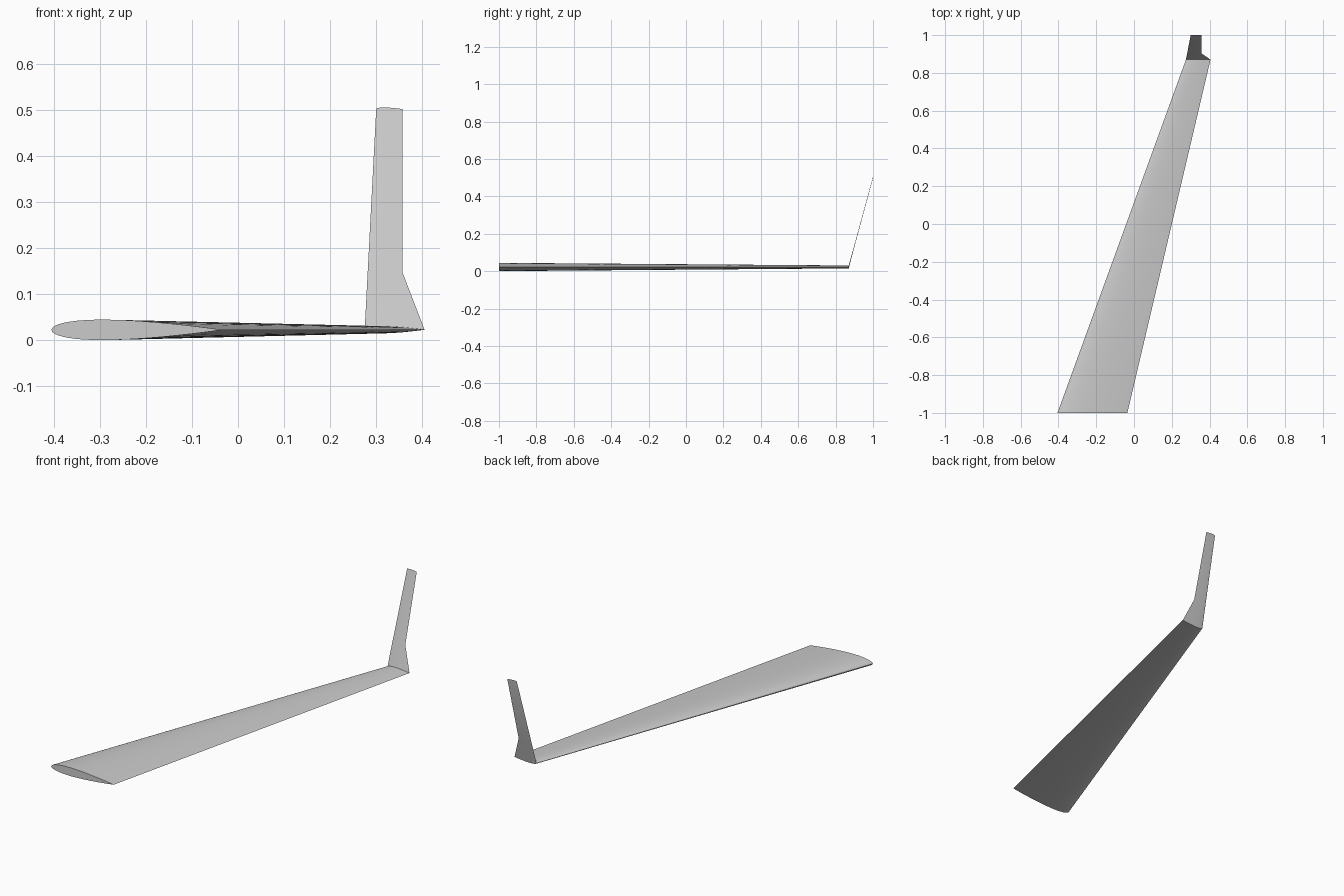
import bpy, bmesh, math

cube = bpy.data.objects.get("Cube")
if cube:
    bpy.data.objects.remove(cube, do_unlink=True)

# Single grey paint
grey = bpy.data.materials.new("light_grey")
grey.use_nodes = True
colour = (0.6, 0.6, 0.6, 1)
grey.diffuse_color = colour
grey.node_tree.nodes["Principled BSDF"].inputs["Base Color"].default_value = colour

THICKNESS = 0.12
STEPS = 24


def half_thickness(t):
    """Symmetric airfoil with a closed trailing edge."""
    return 5 * THICKNESS * (0.2969 * math.sqrt(t) - 0.126 * t - 0.3516 * t**2
                            + 0.2843 * t**3 - 0.1036 * t**4)


def airfoil(lead, trail, y, z):
    """Closed section: over the top to the trailing edge, back underneath."""
    points = []
    for i in range(2 * STEPS):
        angle = math.pi * i / STEPS
        t = (1 - math.cos(angle)) / 2
        side = 1 if i <= STEPS else -1
        chord = trail - lead
        points.append((lead + t * chord, y, z + side * half_thickness(t) * chord))
    return points


def loft(name, stations, cap_start, cap_end):
    bm = bmesh.new()
    rings = [[bm.verts.new(p) for p in airfoil(*s)] for s in stations]
    n = 2 * STEPS
    for a, b in zip(rings, rings[1:]):
        for i in range(n):
            j = (i + 1) % n
            bm.faces.new((a[i], b[i], b[j], a[j]))
    if cap_start:
        bm.faces.new(rings[0])
    if cap_end:
        bm.faces.new(rings[-1][::-1])
    bmesh.ops.recalc_face_normals(bm, faces=bm.faces)
    # An open end leaves direction ambiguous, so face the top outward
    bm.faces.ensure_lookup_table()
    if bm.faces[STEPS // 2].normal.z < 0:
        bmesh.ops.reverse_faces(bm, faces=bm.faces)
    mesh = bpy.data.meshes.new(name)
    bm.to_mesh(mesh)
    bm.free()
    mesh.materials.append(grey)
    obj = bpy.data.objects.new(name, mesh)
    bpy.context.collection.objects.link(obj)
    bpy.ops.object.select_all(action='DESELECT')
    obj.select_set(True)
    bpy.context.view_layer.objects.active = obj
    bpy.ops.object.shade_smooth_by_angle(angle=math.radians(30))
    return obj


# Stations: leading x, trailing x, y, mid height
root = (-0.405, -0.035, -1.0, 0.0222)
tip = (0.275, 0.405, 0.87, 0.0225)
kink = (0.2815, 0.357, 0.9035, 0.147)
top = (0.30, 0.357, 1.0, 0.5015)

loft("wing", [root, tip], True, False)
loft("winglet", [tip, kink, top], False, True)
